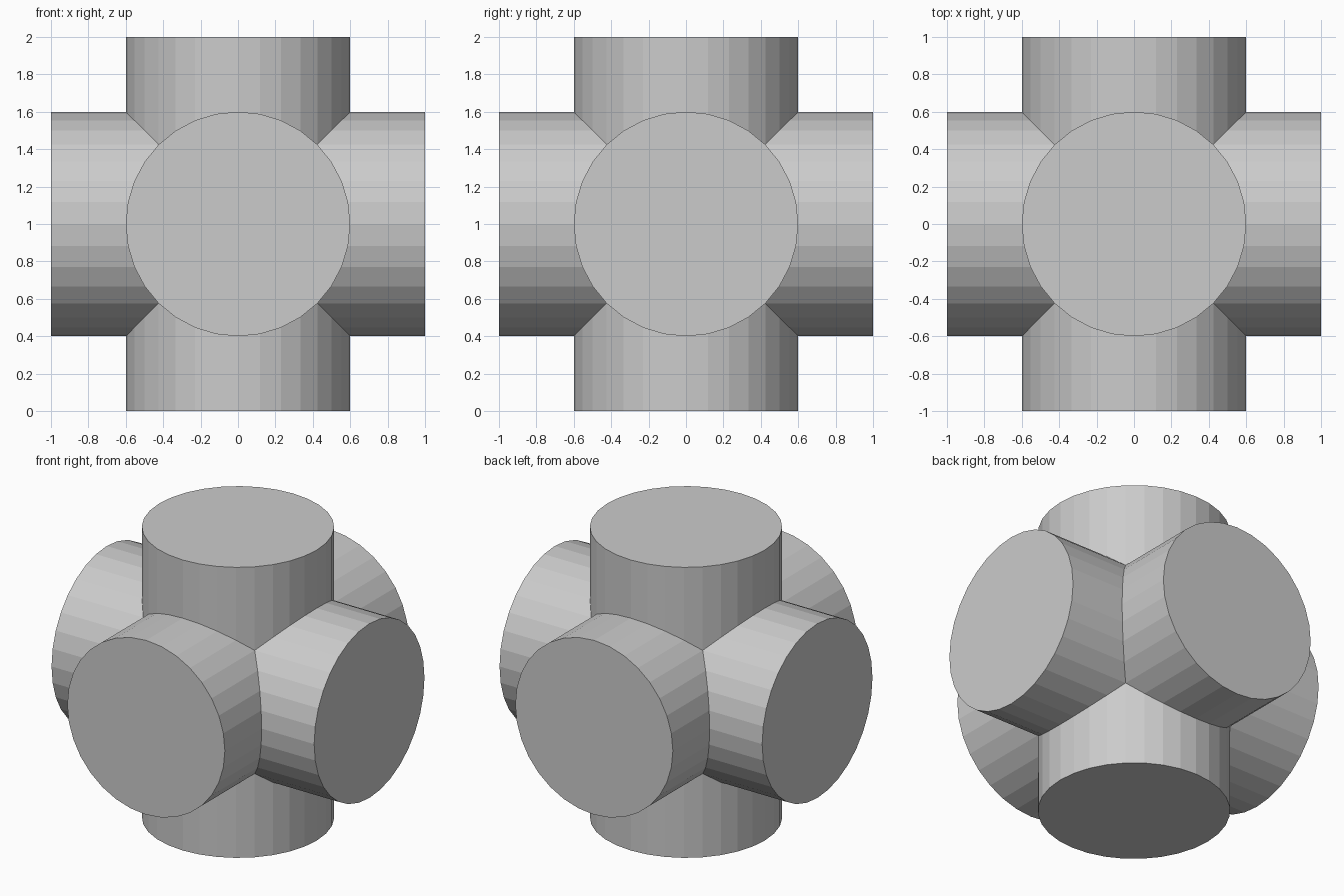
import bpy, bmesh
from math import cos, sin, pi
from mathutils import Matrix, Vector

if "Cube" in bpy.data.objects:
    bpy.data.objects.remove(bpy.data.objects["Cube"])

SIDES, RADIUS, REACH = 32, 0.6, 1.0
CENTRE = Vector((0, 0, 1))

bm = bmesh.new()


def add_arm(rot):
    """One round arm, its root mitred exactly where it meets its neighbours."""
    outer, inner = [], []
    for i in range(SIDES):
        a = 2 * pi * i / SIDES
        x, y = RADIUS * cos(a), RADIUS * sin(a)
        outer.append(bm.verts.new(rot @ Vector((x, y, REACH)) + CENTRE))
        inner.append(bm.verts.new(rot @ Vector((x, y, max(abs(x), abs(y)))) + CENTRE))
    bm.faces.new(outer)
    for i in range(SIDES):
        j = (i + 1) % SIDES
        bm.faces.new((inner[i], inner[j], outer[j], outer[i]))


# Six arms: up, down, and four around the sides
for axis, angle in (("X", 0), ("X", pi), ("X", pi / 2), ("X", -pi / 2),
                    ("Y", pi / 2), ("Y", -pi / 2)):
    add_arm(Matrix.Rotation(angle, 3, axis))

# Weld the mitred seams into one closed solid
bmesh.ops.remove_doubles(bm, verts=bm.verts[:], dist=1e-4)
bmesh.ops.recalc_face_normals(bm, faces=bm.faces[:])

mesh = bpy.data.meshes.new("six_way_cross")
bm.to_mesh(mesh)
bm.free()
bpy.context.collection.objects.link(bpy.data.objects.new("six_way_cross", mesh))
